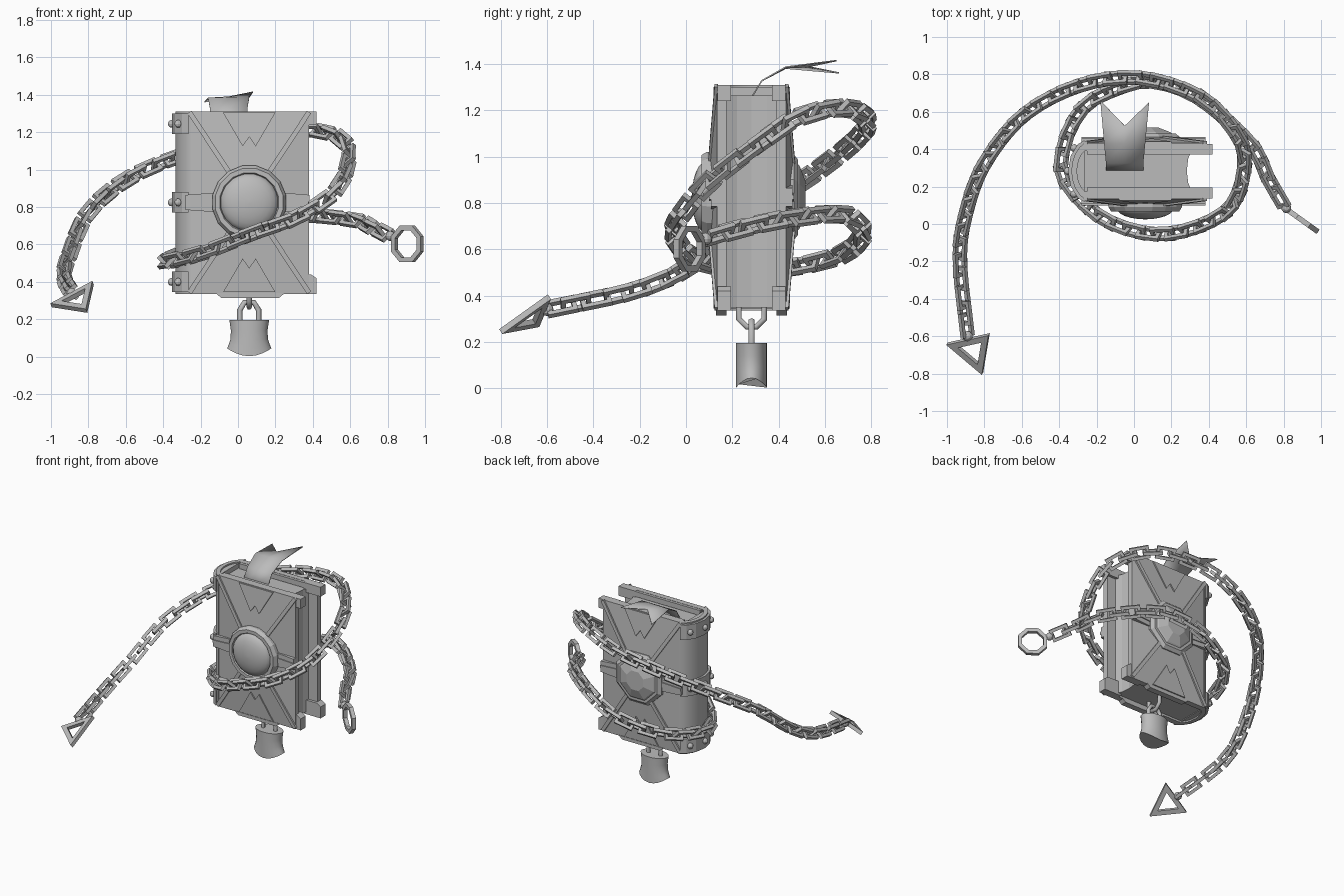
import bpy, bmesh, math
from mathutils import Vector, Matrix

if "Cube" in bpy.data.objects:
    bpy.data.objects.remove(bpy.data.objects["Cube"])

grey = bpy.data.materials.new("plain grey")
grey.use_nodes = True
tone = (0.5, 0.5, 0.5, 1)
grey.diffuse_color = tone
grey.node_tree.nodes["Principled BSDF"].inputs["Base Color"].default_value = tone

CX, CY, CZ = .06, .283, .825      # middle of the book


def finish(name, bm, smooth=None):
    bmesh.ops.recalc_face_normals(bm, faces=bm.faces)
    mesh = bpy.data.meshes.new(name)
    bm.to_mesh(mesh)
    bm.free()
    mesh.materials.append(grey)
    ob = bpy.data.objects.new(name, mesh)
    bpy.context.collection.objects.link(ob)
    if smooth:
        bpy.ops.object.select_all(action='DESELECT')
        ob.select_set(True)
        bpy.context.view_layer.objects.active = ob
        bpy.ops.object.shade_smooth_by_angle(angle=math.radians(smooth))
    return ob


def loft(bm, rings, caps=True, wrap=False):
    """Skin a list of closed point rings."""
    loops = [[bm.verts.new(p) for p in ring] for ring in rings]
    pairs = list(zip(loops, loops[1:]))
    if wrap:
        pairs.append((loops[-1], loops[0]))
    for a, b in pairs:
        for i in range(len(a)):
            j = (i + 1) % len(a)
            bm.faces.new((a[i], a[j], b[j], b[i]))
    if caps and not wrap:
        bm.faces.new(loops[0])
        bm.faces.new(loops[-1])


def prism_y(bm, outline, y0, y1):
    loft(bm, [[(x, y, z) for x, z in outline] for y in (y0, y1)])


def prism_z(bm, outline, z0, z1):
    loft(bm, [[(x, y, z) for x, y in outline] for z in (z0, z1)])


def rect(x0, x1, z0, z1):
    return [(x0, z0), (x1, z0), (x1, z1), (x0, z1)]


def frame(bm, outer, inner, shift):
    """Flat closed frame with a hole."""
    shift = Vector(shift)
    loft(bm, [[p - shift for p in outer], [p + shift for p in outer],
              [p + shift for p in inner], [p - shift for p in inner]], wrap=True)


def ball(bm, pos, r):
    bmesh.ops.create_uvsphere(bm, u_segments=10, v_segments=6, radius=r,
                              matrix=Matrix.Translation(pos))


# Covers with sloping panels, corner caps, ridges, zigzag plates and bottom tabs
for side in ("front", "back"):
    f = lambda y: y if side == "front" else 2 * CY - y
    bm = bmesh.new()
    outer = rect(-.26, .38, .335, 1.31)
    core = rect(CX - .12, CX + .12, CZ - .17, CZ + .17)
    loft(bm, [[(x, f(.175), z) for x, z in outer],
              [(x, f(.134), z) for x, z in outer],
              [(x, f(.106), z) for x, z in core]])
    prism_y(bm, [(-.12, .34), (-.09, .315), (.22, .315), (.25, .34)], f(.13), f(.175))
    finish(side + "_cover", bm)

    bm = bmesh.new()
    prism_y(bm, rect(.28, .42, 1.24, 1.31), f(.137), f(.195))
    prism_y(bm, [(.28, .335), (.42, .335), (.42, .42), (.39, .44), (.28, .44)],
            f(.137), f(.195))
    prism_y(bm, rect(-.25, .4, 1.27, 1.308), f(.16), f(.195))
    finish(side + "_corner_caps", bm)

    # Ridges running from the corners to the medallion
    bm = bmesh.new()
    for sx in (-1, 1):
        for sz in (-1, 1):
            tip = Vector((CX + sx * .32, f(.131), CZ + sz * .483))
            root = Vector((CX + sx * .1, f(.103), CZ + sz * .15))
            off = Vector((sz * .011, 0, -sx * .007))
            lift = Vector((0, f(.008) - f(0), 0))
            loft(bm, [[p - off + lift, p + off + lift, p + off - lift, p - off - lift]
                      for p in (tip, root)])
    # Zigzag plates lying on the slope
    for sz in (-1, 1):
        pts = [(-.14, .48), (-.035, .3), (0, .35), (.035, .3), (.14, .48)]
        ring = [(CX + x, .133 - (.485 - z) * .09, CZ + sz * z) for x, z in pts]
        loft(bm, [[(x, f(y + d), z) for x, y, z in ring] for d in (.005, -.008)])
    finish(side + "_ornament", bm)

    # Tapering straps on both sides of the medallion
    bm = bmesh.new()
    for x0, x1 in ((-.28, -.08), (.382, .2)):
        prism_y(bm, [(x0, .785), (x1, .77), (x1, .88), (x0, .865)], f(.107), f(.145))
        prism_y(bm, [(x0, .815), (x1, .805), (x1, .845), (x0, .835)], f(.1), f(.12))
    finish(side + "_straps", bm)

    # Medallion: round with a smooth dome in front, low octagon behind
    def lathe(name, profile, n, smooth=None):
        bm = bmesh.new()
        angles = [math.tau * (i + .5) / n for i in range(n)]
        loft(bm, [[(CX + r * math.cos(a), f(y), CZ + r * math.sin(a)) for a in angles]
                  for r, y in profile])
        finish(name, bm, smooth)

    if side == "front":
        lathe("front_medallion_rim",
              [(.2, .13), (.2, .09), (.185, .066), (.16, .066), (.15, .09)], 16)
        arc = [math.pi / 2 * k / 6 * .97 for k in range(7)]
        lathe("front_medallion_dome",
              [(.155 * math.cos(a), .085 - .06 * math.sin(a)) for a in arc], 24, 40)
    else:
        lathe("back_medallion",
              [(.2, .13), (.2, .1), (.175, .082), (.155, .082), (.145, .075), (.075, .05)], 8)


# Rounded spine
def spine_arc(x, depth, half, steps=10):
    return [(x - depth * math.sin(math.pi * i / steps) ** 1.3,
             CY + half * math.cos(math.pi * i / steps)) for i in range(steps + 1)]


bm = bmesh.new()
prism_z(bm, spine_arc(-.25, .085, .155) + spine_arc(-.25, .055, .115)[::-1], .335, 1.31)
finish("spine", bm, 35)

# Hinge bands with rivets
bm = bmesh.new()
for z in (.4, CZ, 1.245):
    prism_z(bm, spine_arc(-.265, .088, .165, 6), z - .055, z + .055)
    for x, y in ((-.32, .16), (-.355, CY), (-.32, 2 * CY - .16)):
        ball(bm, (x, y, z), .021)
finish("hinge_bands", bm)

# Page block with a hollow fore edge
bm = bmesh.new()
prism_z(bm, [(-.27, .17), (.31, .17), (.29, .22), (.282, CY), (.29, .35), (.31, .396),
             (-.27, .396)], .35, 1.265)
finish("pages", bm)

# Swallow-tailed bookmark
bm = bmesh.new()
rows = [((-.15, .27, 1.24), (.05, .27, 1.24)), ((-.15, .325, 1.33), (.05, .325, 1.33)),
        ((-.16, .43, 1.385), (.06, .43, 1.39)), ((-.18, .66, 1.365), (.08, .65, 1.418))]
rows = [(Vector(a), (Vector(a) + Vector(b)) / 2, Vector(b)) for a, b in rows]
rows[-1][1].y -= .13
grid = [[bm.verts.new(p) for p in row] for row in rows]
for a, b in zip(grid, grid[1:]):
    for i in (0, 1):
        bm.faces.new((a[i], a[i + 1], b[i + 1], b[i]))
ob = finish("bookmark", bm, 60)
ob.modifiers.new("thickness", 'SOLIDIFY').thickness = .006

# Padlock body: waisted oval with an underside that lifts at both sides
bm = bmesh.new()
oval = [(math.cos(math.tau * i / 20), math.sin(math.tau * i / 20)) for i in range(20)]
loft(bm, [[(CX + w * c, CY + .067 * s, z + lift * c * c) for c, s in oval]
          for w, z, lift in ((.106, .195, 0), (.098, .14, 0), (.1, .09, .005),
                             (.108, .05, .02), (.118, .003, .042))])
finish("padlock", bm, 40)


def tube(name, pts, r):
    cu = bpy.data.curves.new(name, 'CURVE')
    cu.dimensions = '3D'
    cu.bevel_depth = r
    cu.bevel_resolution = 1
    cu.use_fill_caps = True
    sp = cu.splines.new('POLY')
    sp.points.add(len(pts) - 1)
    for q, p in zip(sp.points, pts):
        q.co = (*p, 1)
    cu.materials.append(grey)
    bpy.context.collection.objects.link(bpy.data.objects.new(name, cu))


arch = [(-.05, .18), (-.05, .25), (-.025, .29), (.025, .29), (.05, .25), (.05, .18)]
tube("padlock_shackle", [(CX + x, CY, z) for x, z in arch], .015)
yoke = [(-.055, .37), (-.055, .3), (-.02, .265), (.02, .265), (.055, .3), (.055, .37)]
tube("padlock_hanger", [(CX, CY + y, z) for y, z in yoke], .015)

# Chain path, from the arrow end to the ring end
path = [Vector(p) for p in (
    (-.89, -.6, .34), (-.93, -.2, .43), (-.9, .05, .55), (-.8, .32, .77), (-.59, .58, .95),
    (-.29, .74, 1.08), (.03, .78, 1.16), (.35, .68, 1.21), (.54, .49, 1.17), (.59, .32, 1.06),
    (.52, .1, .89), (.32, -.02, .75), (.08, -.05, .66), (-.18, .04, .56), (-.37, .24, .51),
    (-.37, .43, .52), (-.27, .62, .56), (-.1, .72, .61), (.1, .76, .68), (.35, .67, .75),
    (.62, .43, .73), (.72, .24, .69), (.8, .1, .65))]
ends = [2 * path[0] - path[1]] + path + [2 * path[-1] - path[-2]]
dense = []
for a, b, c, d in zip(ends, ends[1:], ends[2:], ends[3:]):
    for k in range(20):
        t = k / 20
        dense.append(.5 * (2 * b + (c - a) * t + (2 * a - 5 * b + 4 * c - d) * t ** 2
                           + (3 * b - a - 3 * c + d) * t ** 3))
dense.append(path[-1])

# Links alternate between two crossed diagonal planes along the path
bm = bmesh.new()
pitch, travelled, count = .085, .02, 0
for a, b in zip(dense, dense[1:]):
    travelled += (b - a).length
    if travelled < pitch:
        continue
    travelled -= pitch
    along = (b - a).normalized()
    across = along.cross(Vector((0, 0, 1))).normalized()
    across = Matrix.Rotation(math.radians(45 + 90 * (count % 2)), 3, along) @ across
    normal = along.cross(across)
    box = lambda l, w: [a + along * u * l + across * v * w
                        for u, v in ((-1, -1), (1, -1), (1, 1), (-1, 1))]
    frame(bm, box(.066, .044), box(.046, .023), normal * .011)
    count += 1
finish("chain", bm)

# Arrow end: triangular frame and joint
bm = bmesh.new()
tri = [Vector(p) for p in ((-1, -.64, .275), (-.775, -.59, .395), (-.81, -.8, .245))]
mid = sum(tri, Vector()) / 3
normal = (tri[1] - tri[0]).cross(tri[2] - tri[0]).normalized()
frame(bm, tri, [mid + (p - mid) * .56 for p in tri], normal * .013)
ball(bm, path[0], .028)
finish("arrow_end", bm)

# Ring end: octagonal hoop and joint
bm = bmesh.new()
hub, out = Vector((.905, .015, .603)), Vector((.81, -.58, 0))
hoop = lambda r: [hub + r * (out * math.cos(a) + Vector((0, 0, math.sin(a))))
                  for a in (math.tau * (i + .5) / 8 for i in range(8))]
frame(bm, hoop(.106), hoop(.078), Vector((.58, .81, 0)) * .014)
ball(bm, (.815, .085, .645), .027)
finish("ring_end", bm)
